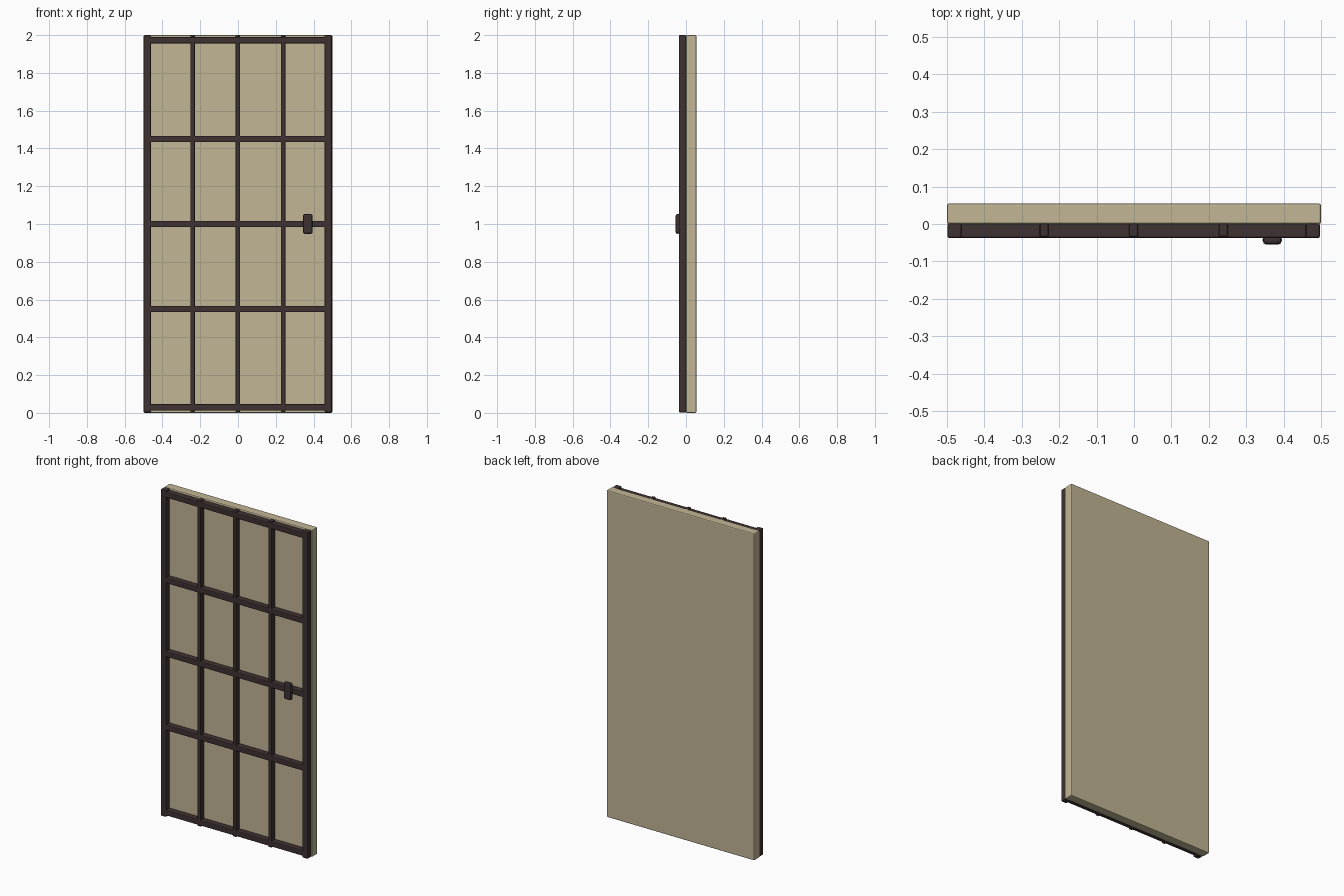
import bpy

if "Cube" in bpy.data.objects:
    bpy.data.objects.remove(bpy.data.objects["Cube"])


def material(name, color):
    m = bpy.data.materials.new(name)
    m.diffuse_color = (*color, 1)
    m.use_nodes = True
    m.node_tree.nodes["Principled BSDF"].inputs["Base Color"].default_value = m.diffuse_color
    return m


PANEL = material("tan_panel", (0.54, 0.465, 0.30))
IRON = material("dark_iron", (0.050, 0.032, 0.032))


def box(name, lo, hi, mat, bevel=0.005, segments=2):
    """Bevelled box between two corners."""
    mid = [(a + b) / 2 for a, b in zip(lo, hi)]
    bpy.ops.mesh.primitive_cube_add(size=1, location=mid)
    o = bpy.context.object
    o.name = name
    o.scale = [b - a for a, b in zip(lo, hi)]
    bpy.ops.object.transform_apply(location=False, rotation=False, scale=True)
    o.data.materials.append(mat)
    b = o.modifiers.new("bevel", "BEVEL")
    b.width, b.segments = bevel, segments
    return o


# Solid door slab
box("door_panel", (-0.5, 0.0, 0.0), (0.5, 0.055, 2.0), PANEL, 0.006)

# Outer stiles
for side, x in (("left", -0.48), ("right", 0.478)):
    box(side + "_stile", (x - 0.019, -0.038, 0.002), (x + 0.019, 0.002, 2.0), IRON, 0.006)

# Inner upright bars
for i, x in enumerate((-0.24, -0.001, 0.239)):
    box(f"upright_bar_{i}", (x - 0.012, -0.035, 0.004), (x + 0.012, 0.002, 1.998), IRON)

# Horizontal rails
for i, z in enumerate((0.029, 0.55, 1.0, 1.45, 1.973)):
    box(f"rail_{i}", (-0.48, -0.037, z - 0.017), (0.478, 0.002, z + 0.017), IRON)

# Handle plate
box("handle", (0.344, -0.055, 0.948), (0.395, -0.03, 1.053), IRON, 0.01)
